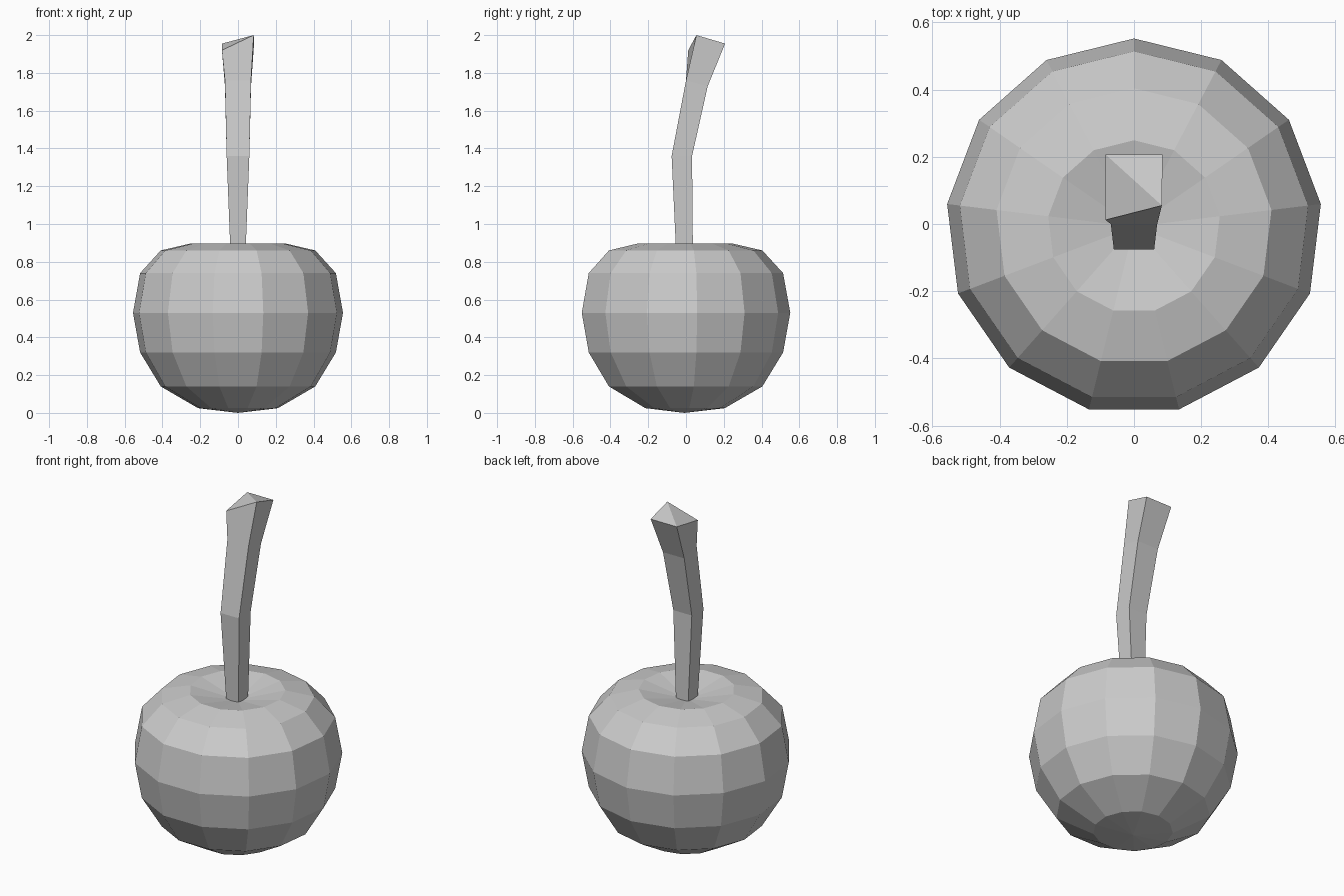
import bpy, bmesh
from math import sin, cos, tau

if "Cube" in bpy.data.objects:
    bpy.data.objects.remove(bpy.data.objects["Cube"])


def finish(name, bm):
    bmesh.ops.recalc_face_normals(bm, faces=bm.faces[:])
    mesh = bpy.data.meshes.new(name)
    bm.to_mesh(mesh)
    bm.free()
    obj = bpy.data.objects.new(name, mesh)
    bpy.context.collection.objects.link(obj)
    return obj


def bridge(bm, a, b):
    n = len(a)
    for i in range(n):
        j = (i + 1) % n
        bm.faces.new((a[i], a[j], b[j], b[i]))


def fan(bm, ring, pole):
    for i in range(len(ring)):
        bm.faces.new((ring[i], ring[(i + 1) % len(ring)], pole))


# Fruit body: 13-sided lathe with a sunken top
SIDES, CY = 13, -0.008
profile = [(0.213, 0.025), (0.412, 0.14), (0.522, 0.32), (0.56, 0.53),
           (0.522, 0.74), (0.412, 0.86), (0.257, 0.896)]
bm = bmesh.new()
rings = [[bm.verts.new((r * sin(tau * i / SIDES), CY + r * cos(tau * i / SIDES), z))
          for i in range(SIDES)] for r, z in profile]
for lower, upper in zip(rings, rings[1:]):
    bridge(bm, lower, upper)
fan(bm, rings[0], bm.verts.new((0, CY, 0)))
fan(bm, rings[-1], bm.verts.new((0, CY, 0.84)))
finish("fruit_body", bm)

# Stem: four-sided, flaring and bending backwards, with a slanted cut top
# each section: half width, front y, front z, back y, back z
sections = [(0.038, -0.05, 0.80, 0.037, 0.80),
            (0.06, -0.076, 1.36, 0.032, 1.36),
            (0.069, 0.0, 1.76, 0.115, 1.73)]
bm = bmesh.new()
rings = [[bm.verts.new(c) for c in ((-w, fy, fz), (w, fy, fz), (w, by, bz), (-w, by, bz))]
         for w, fy, fz, by, bz in sections]
top = [bm.verts.new(c) for c in ((-0.085, 0.012, 1.92), (0.083, 0.055, 2.0),
                                 (0.085, 0.207, 1.955), (-0.085, 0.207, 1.955))]
rings.append(top)
for lower, upper in zip(rings, rings[1:]):
    bridge(bm, lower, upper)
bm.faces.new(rings[0])
bm.faces.new((top[0], top[1], top[3]))
bm.faces.new((top[1], top[2], top[3]))
finish("stem", bm)
